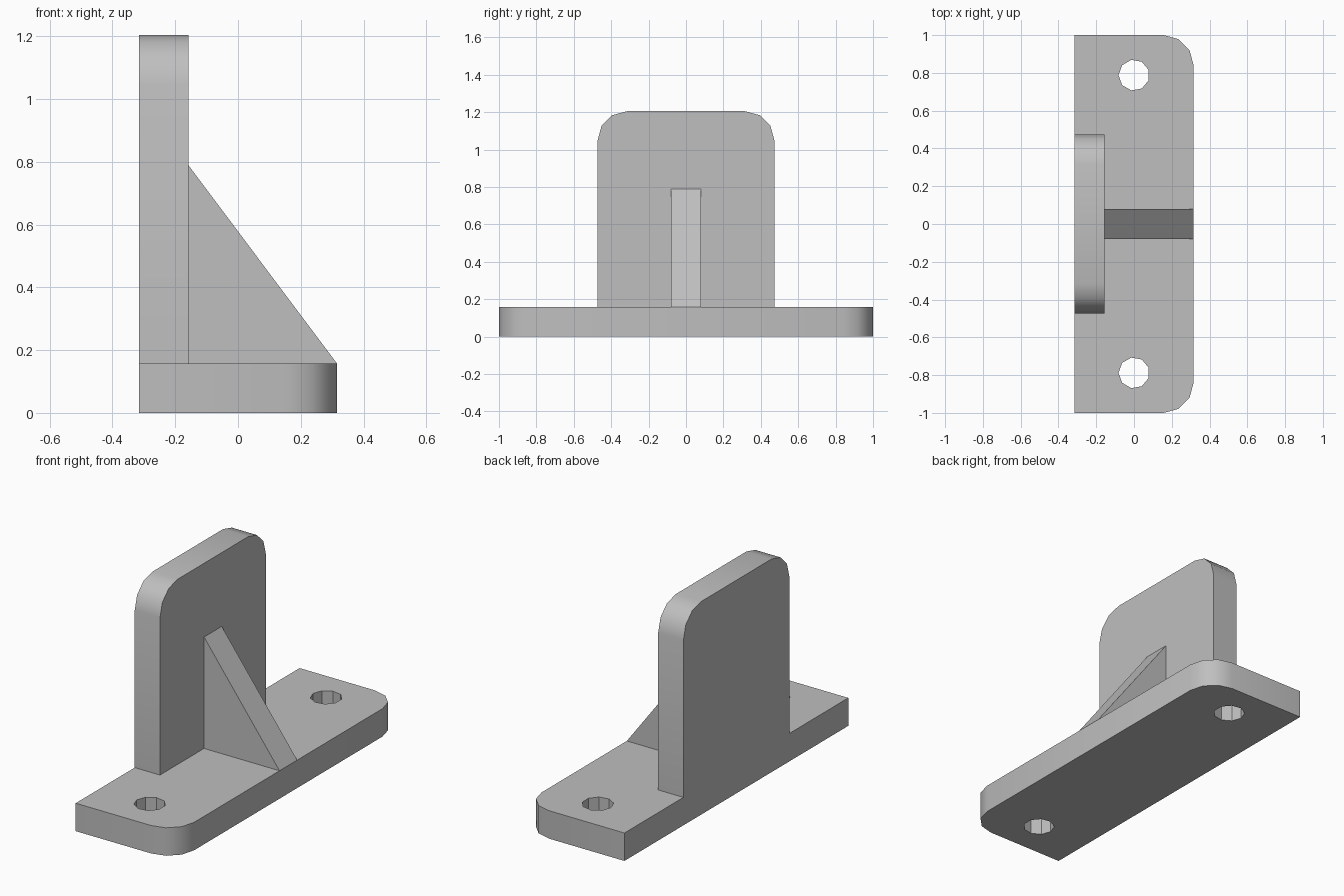
import bpy
import bmesh
import math
from mathutils import Vector

cube = bpy.data.objects.get("Cube")
if cube:
    bpy.data.objects.remove(cube, do_unlink=True)

# Shared dimensions
HALF_W = 0.315        # half depth of the base in x
THICK = 0.158         # thickness of base, upright and rib
PLATE_HALF = 0.473    # half width of the upright
PLATE_TOP = 1.205
RIB_TOP = 0.788
HOLE_Y, HOLE_R, HOLE_SIDES = 0.788, 0.082, 9

grey = bpy.data.materials.new("plain grey")
grey.use_nodes = True
colour = (0.52, 0.52, 0.52, 1)
grey.diffuse_color = colour
grey.node_tree.nodes["Principled BSDF"].inputs["Base Color"].default_value = colour


def rounded(corner, u_sign, order, radius=THICK, segments=3):
    """Arc points replacing a square corner; order flips the direction."""
    cu, cv = corner[0] - u_sign[0] * radius, corner[1] - u_sign[1] * radius
    arc = [math.radians(90 * i / segments) for i in range(segments + 1)]
    pts = [(cu + u_sign[0] * radius * math.cos(a),
            cv + u_sign[1] * radius * math.sin(a)) for a in arc]
    return pts[::order]


def extrude(name, points, direction):
    """Solid made by pushing a flat outline along a direction."""
    bm = bmesh.new()
    face = bm.faces.new([bm.verts.new(p) for p in points])
    result = bmesh.ops.extrude_face_region(bm, geom=[face], use_keep_orig=True)
    moved = [v for v in result["geom"] if isinstance(v, bmesh.types.BMVert)]
    bmesh.ops.translate(bm, verts=moved, vec=Vector(direction))
    bmesh.ops.recalc_face_normals(bm, faces=bm.faces)
    mesh = bpy.data.meshes.new(name)
    bm.to_mesh(mesh)
    bm.free()
    mesh.materials.append(grey)
    obj = bpy.data.objects.new(name, mesh)
    bpy.context.collection.objects.link(obj)
    return obj


def activate(obj):
    bpy.ops.object.select_all(action="DESELECT")
    obj.select_set(True)
    bpy.context.view_layer.objects.active = obj


# Base plate with two rounded outer corners
outline = [(-HALF_W, 1), (-HALF_W, -1)]
outline += rounded((HALF_W, -1), (1, -1), -1)
outline += rounded((HALF_W, 1), (1, 1), 1)
base = extrude("base_plate", [(x, y, 0) for x, y in outline], (0, 0, THICK))

# Bolt holes through the base
for side in (-1, 1):
    ring = [math.pi + math.tau * i / HOLE_SIDES for i in range(HOLE_SIDES)]
    cutter = extrude("hole_cutter",
                     [(HOLE_R * math.cos(a), side * HOLE_Y + HOLE_R * math.sin(a), -0.1)
                      for a in ring], (0, 0, 0.4))
    cutter.hide_render = True
    activate(base)
    cut = base.modifiers.new("bolt hole", "BOOLEAN")
    cut.operation = "DIFFERENCE"
    cut.solver = "EXACT"
    cut.object = cutter
    bpy.ops.object.modifier_apply(modifier=cut.name)
    bpy.data.objects.remove(cutter, do_unlink=True)

# Upright plate with rounded top corners
outline = [(-PLATE_HALF, THICK), (PLATE_HALF, THICK)]
outline += rounded((PLATE_HALF, PLATE_TOP), (1, 1), 1)
outline += rounded((-PLATE_HALF, PLATE_TOP), (-1, 1), -1)
upright = extrude("upright_plate", [(-HALF_W, y, z) for y, z in outline], (THICK, 0, 0))

# Triangular bracing rib
inner = THICK - HALF_W
rib = extrude("bracing_rib",
              [(x, -THICK / 2, z) for x, z in
               ((inner, THICK), (HALF_W, THICK), (inner, RIB_TOP))], (0, THICK, 0))

# Smooth the rounded corners, keep all other edges crisp
for part in (base, upright, rib):
    activate(part)
    bpy.ops.object.shade_smooth_by_angle(angle=math.radians(35))
